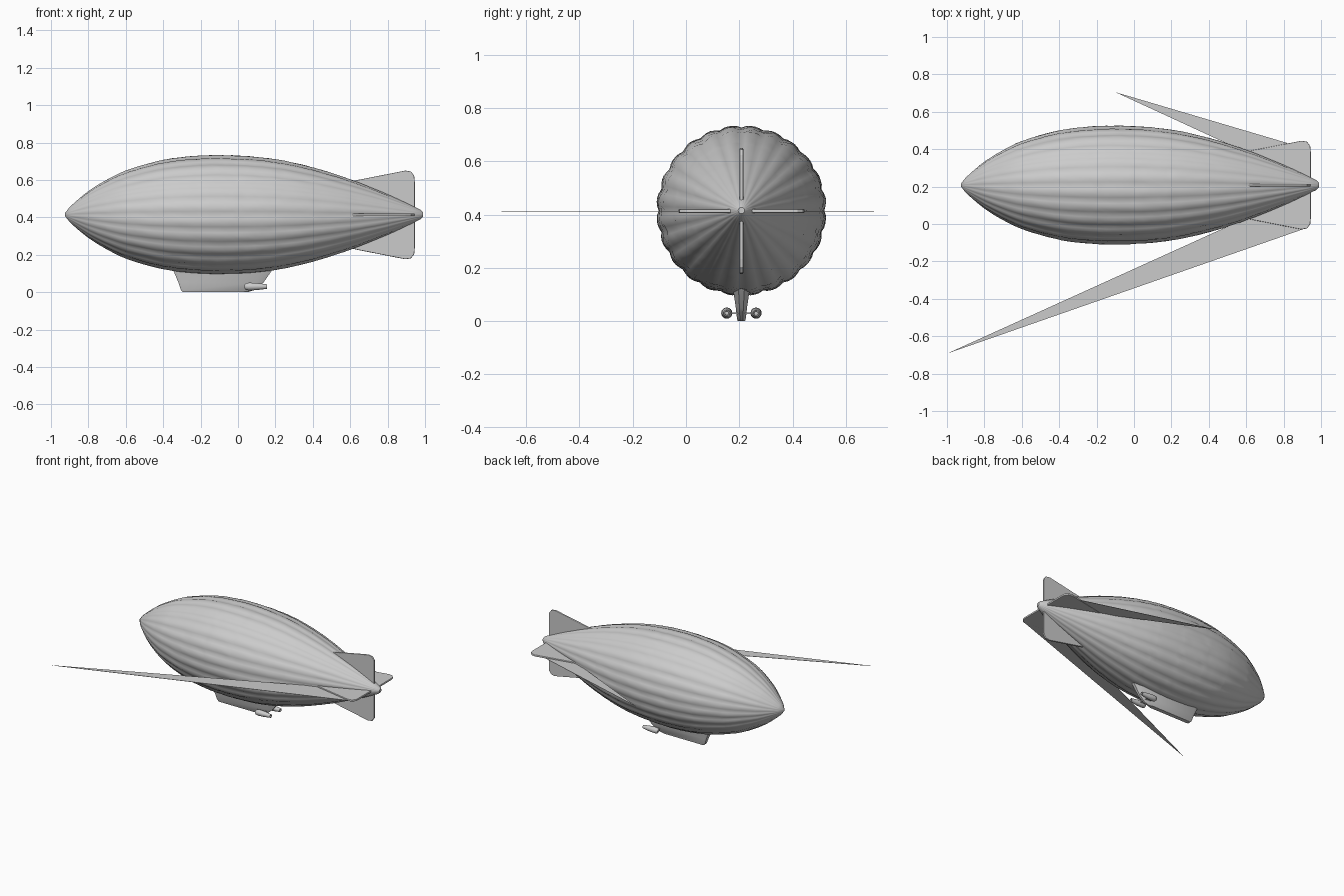
import bpy, bmesh, math, random
from mathutils import Vector

random.seed(4)
if "Cube" in bpy.data.objects:
    bpy.data.objects.remove(bpy.data.objects["Cube"], do_unlink=True)

AXIS_Y, AXIS_Z = 0.208, 0.415

grey = bpy.data.materials.new("light_grey")
grey.use_nodes = True
grey.diffuse_color = (0.6, 0.6, 0.6, 1)
grey.node_tree.nodes["Principled BSDF"].inputs["Base Color"].default_value = (0.6, 0.6, 0.6, 1)


def finish(name, bm, smooth=None):
    bmesh.ops.recalc_face_normals(bm, faces=bm.faces)
    mesh = bpy.data.meshes.new(name)
    bm.to_mesh(mesh)
    bm.free()
    mesh.materials.append(grey)
    obj = bpy.data.objects.new(name, mesh)
    bpy.context.collection.objects.link(obj)
    if smooth:
        bpy.ops.object.select_all(action='DESELECT')
        obj.select_set(True)
        bpy.context.view_layer.objects.active = obj
        bpy.ops.object.shade_smooth_by_angle(angle=math.radians(smooth))
    return obj


def loft(bm, rings):
    """Bridge rings of equal length and cap both ends."""
    loops = [[bm.verts.new(p) for p in ring] for ring in rings]
    n = len(loops[0])
    for a, b in zip(loops, loops[1:]):
        for i in range(n):
            bm.faces.new((a[i], a[(i + 1) % n], b[(i + 1) % n], b[i]))
    bm.faces.new(loops[0])
    bm.faces.new(loops[-1])


def circle(x, y, z, r, n=16):
    return [(x, y + r * math.cos(math.tau * i / n), z + r * math.sin(math.tau * i / n))
            for i in range(n)]


# Envelope: scalloped hull along x
profile = [(-0.925, 0.008), (-0.9, 0.04), (-0.8, 0.125), (-0.7, 0.187), (-0.6, 0.235),
           (-0.4, 0.292), (-0.2, 0.315), (0, 0.315), (0.2, 0.296), (0.4, 0.252),
           (0.6, 0.188), (0.8, 0.108), (0.93, 0.048), (0.975, 0.026), (0.99, 0.012)]


def hull_radius(x):
    i = max(k for k in range(len(profile) - 1) if profile[k][0] <= x)
    (x0, r0), (x1, r1) = profile[i], profile[i + 1]

    def slope(k):
        a, b = profile[max(k - 1, 0)], profile[min(k + 1, len(profile) - 1)]
        return (b[1] - a[1]) / (b[0] - a[0])
    h = x1 - x0
    t = (x - x0) / h
    return ((2*t**3 - 3*t*t + 1) * r0 + (t**3 - 2*t*t + t) * h * slope(i)
            + (3*t*t - 2*t**3) * r1 + (t**3 - t*t) * h * slope(i + 1))


LOBES, SIDES = 24, 120
stations = sorted({p[0] for p in profile} | {-0.87 + 0.04 * i for i in range(46)})
rings = []
for x in stations:
    r = hull_radius(x)
    ring = []
    for i in range(SIDES):
        a = math.tau * i / SIDES
        lobe = abs(math.sin(a * LOBES / 2)) - 0.75
        rr = r * (1 + 0.026 * lobe + random.uniform(-0.004, 0.004))
        ring.append((x, AXIS_Y + rr * math.cos(a), AXIS_Z + rr * math.sin(a)))
    rings.append(ring)
bm = bmesh.new()
loft(bm, rings)
finish("envelope", bm, 40)

# Tail fins: one rounded plate turned four ways about the axis
outline = [(0.60, 0.02), (0.60, 0.178), (0.64, 0.187), (0.895, 0.237), (0.925, 0.232),
           (0.942, 0.21), (0.945, 0.18), (0.945, 0.02)]
for k, side in enumerate(("left", "upper", "right", "lower")):
    bm = bmesh.new()
    a = k * math.pi / 2
    out = Vector((0, math.cos(a), math.sin(a)))
    flat = Vector((0, -math.sin(a), math.cos(a)))
    base = Vector((0, AXIS_Y, AXIS_Z - 0.002))
    loft(bm, [[base + Vector((x, 0, 0)) + out * r + flat * w for x, r in outline]
              for w in (-0.007, 0.007)])
    fin = finish(side + "_fin", bm)
    bev = fin.modifiers.new("rounded_edge", 'BEVEL')
    bev.width, bev.segments, bev.limit_method = 0.004, 2, 'ANGLE'
    bev.angle_limit = math.radians(60)

# Thin flat sheets reaching forward from the side fins
sheets = {"front_sheet": [(-1, -0.693), (0.904, -0.028), (0.64, 0.05)],
          "back_sheet": [(-0.10, 0.705), (0.64, 0.364), (0.82, 0.433)]}
for name, pts in sheets.items():
    bm = bmesh.new()
    loft(bm, [[(x, y, z) for x, y in pts] for z in (0.409, 0.411)])
    finish(name, bm)

# Gondola: tapered cabin under the hull
bm = bmesh.new()
levels = [(0.0, -0.295, 0.05, 0.014), (0.012, -0.305, 0.09, 0.017),
          (0.05, -0.318, 0.135, 0.021), (0.15, -0.36, 0.205, 0.036)]
rings = []
for z, x0, x1, w in levels:
    c = w * 0.7
    rings.append([(x, AXIS_Y + y, z) for x, y in (
        (x0, -c), (x0 + c, -w), (x1 - 2 * w, -w), (x1, -c / 2),
        (x1, c / 2), (x1 - 2 * w, w), (x0 + c, w), (x0, c))])
loft(bm, rings)
finish("gondola", bm, 30)

# Engines: tapered pods on short struts, either side of the gondola
pod = [(0.035, 0.010), (0.042, 0.018), (0.06, 0.021), (0.10, 0.019), (0.14, 0.014),
       (0.155, 0.012), (0.155, 0.008), (0.145, 0.007)]
for side, s in (("left", 1), ("right", -1)):
    bm = bmesh.new()
    loft(bm, [circle(x, AXIS_Y + s * 0.055, 0.03, r) for x, r in pod])
    finish(side + "_engine", bm, 40)
    bm = bmesh.new()
    loft(bm, [[(x, AXIS_Y + s * y, z) for x, z in
               ((0.05, 0.027), (0.09, 0.027), (0.09, 0.032), (0.05, 0.032))]
              for y in (0.005, 0.05)])
    finish(side + "_strut", bm)
